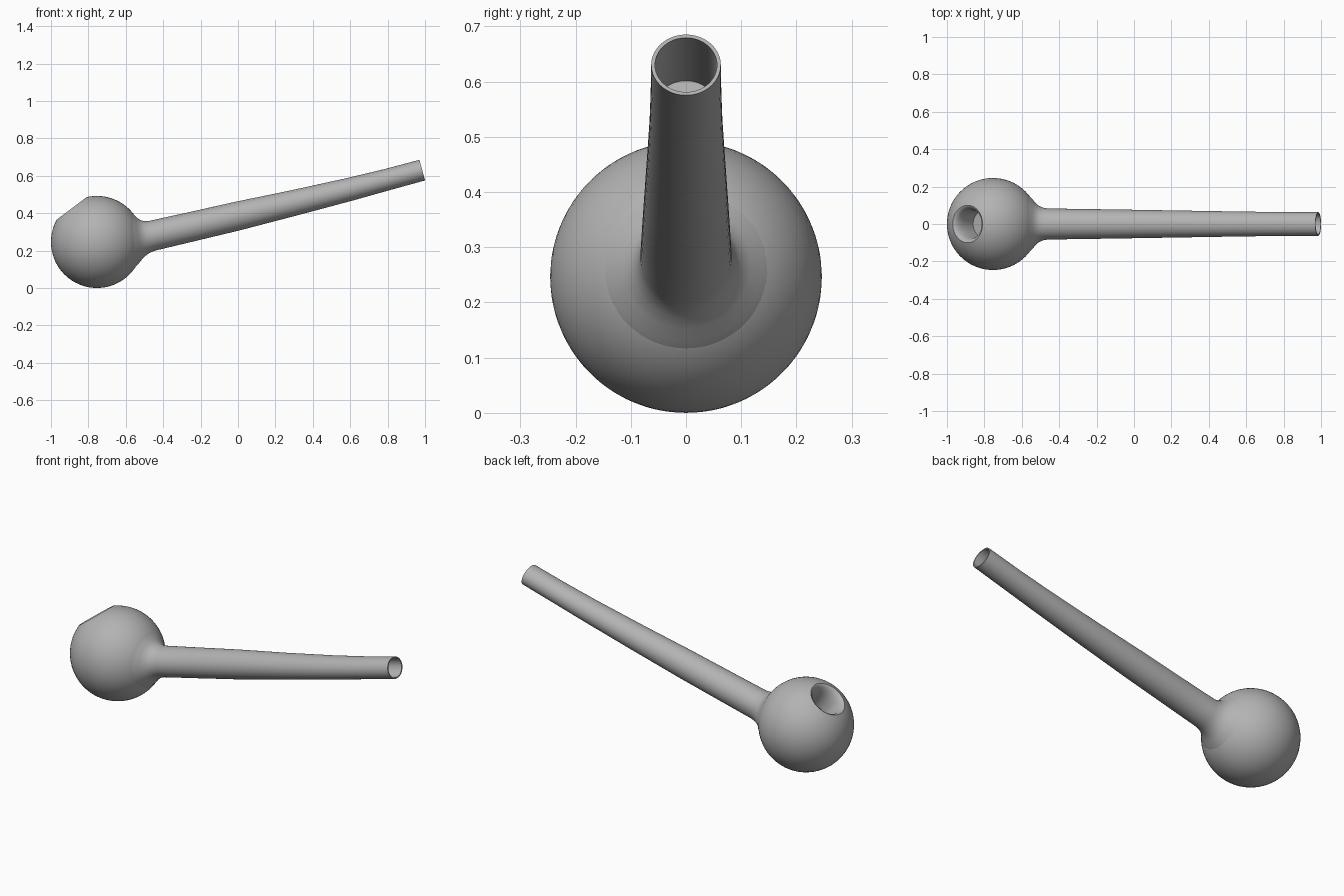
import bpy, bmesh, math
from mathutils import Vector, Matrix

if "Cube" in bpy.data.objects:
    bpy.data.objects.remove(bpy.data.objects["Cube"])

mat = bpy.data.materials.new("plain_grey")
mat.diffuse_color = (0.45, 0.45, 0.45, 1)
mat.use_nodes = True
mat.node_tree.nodes["Principled BSDF"].inputs["Base Color"].default_value = mat.diffuse_color
SEG = 64


def loft(name, rings):
    """Bridge a list of rings; each ring is (centre, tilt from +x in degrees, y radius, normal radius)."""
    bm = bmesh.new()
    loops = []
    for c, tilt, ry, rn in rings:
        t = math.radians(tilt)
        up = Vector((-math.sin(t), 0, math.cos(t)))
        side = Vector((0, 1, 0))
        c = Vector(c)
        loops.append([bm.verts.new(c + side * ry * math.cos(2 * math.pi * i / SEG)
                                   + up * rn * math.sin(2 * math.pi * i / SEG)) for i in range(SEG)])
    for a, b in zip(loops, loops[1:]):
        for i in range(SEG):
            j = (i + 1) % SEG
            bm.faces.new((a[i], a[j], b[j], b[i]))
    bm.faces.new(loops[0])
    bm.faces.new(loops[-1])
    bmesh.ops.recalc_face_normals(bm, faces=bm.faces)
    me = bpy.data.meshes.new(name)
    bm.to_mesh(me)
    bm.free()
    me.materials.append(mat)
    ob = bpy.data.objects.new(name, me)
    bpy.context.collection.objects.link(ob)
    bpy.ops.object.select_all(action='DESELECT')
    ob.select_set(True)
    bpy.context.view_layer.objects.active = ob
    bpy.ops.object.shade_smooth_by_angle(angle=math.radians(40))
    return ob


# Ball with a rounded, sunken opening, turned about the opening's axis
R = 0.246
centre = Vector((-0.754, 0, R))
tilt = 127
axis = Vector((math.cos(math.radians(tilt)), 0, math.sin(math.radians(tilt))))
rim = math.pi - math.asin(0.1 / R)
profile = [(R * math.sin(a), -R * math.cos(a))
           for a in (0.01 + (rim - 0.01) * k / 36 for k in range(37))]
profile += [(0.094, 0.222), (0.087, 0.215), (0.081, 0.204), (0.076, 0.188),
            (0.072, 0.165), (0.070, 0.13), (0.069, 0.085)]
loft("ball", [(centre + axis * h, tilt, r, r) for r, h in profile])

# Hollow tapering stem with a flared root; inner wall ends at an inside cap
stem = [(-0.560, 0.265, 6, 0.149, 0.149), (-0.548, 0.266, 7, 0.137, 0.137),
        (-0.530, 0.267, 8, 0.116, 0.116), (-0.512, 0.269, 10, 0.099, 0.099),
        (-0.490, 0.273, 12, 0.088, 0.087), (-0.460, 0.279, 13, 0.083, 0.081),
        (-0.25, 0.327, 13, 0.080, 0.079), (0.0, 0.385, 13, 0.076, 0.077),
        (0.3, 0.455, 13.3, 0.071, 0.069), (0.6, 0.528, 14, 0.066, 0.062),
        (0.8, 0.580, 15, 0.064, 0.058), (0.985, 0.630, 15.5, 0.063, 0.057),
        (0.985, 0.630, 15.5, 0.056, 0.051), (0.8, 0.580, 15, 0.057, 0.052),
        (0.68, 0.549, 14.5, 0.058, 0.054)]
loft("stem", [((x, 0, z), t, ry, rn) for x, z, t, ry, rn in stem])
